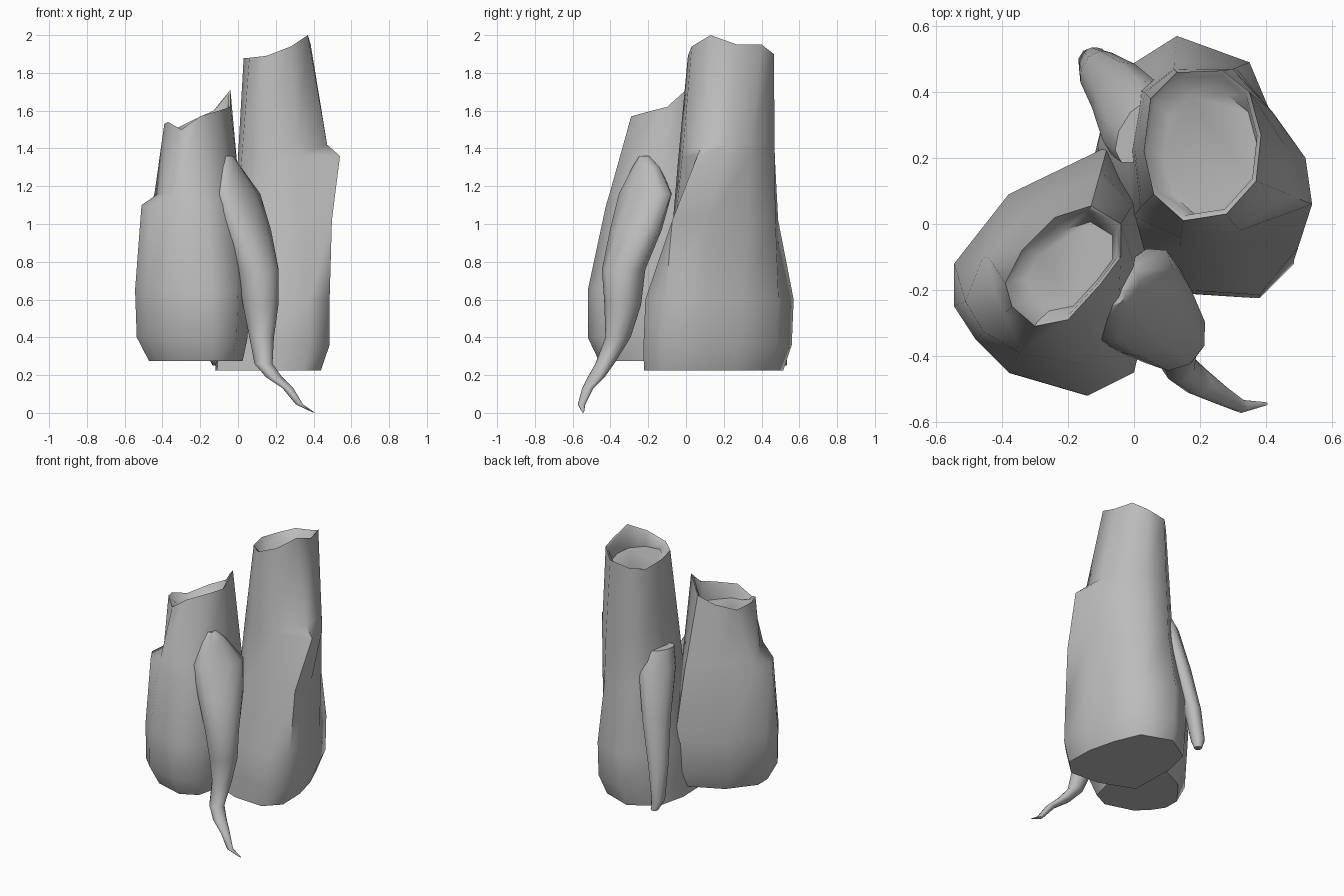
import bpy
import bmesh
import math
from mathutils import Vector

cube = bpy.data.objects.get("Cube")
if cube:
    bpy.data.objects.remove(cube, do_unlink=True)

# Single stone grey for everything
grey = bpy.data.materials.new("stone_grey")
grey.use_nodes = True
shade = (0.5, 0.5, 0.5, 1)
grey.diffuse_color = shade
grey.node_tree.nodes["Principled BSDF"].inputs["Base Color"].default_value = shade


def loft(name, rings, sharp_angle):
    """Skin a stack of equal-length rings and close both ends."""
    bm = bmesh.new()
    loops = [[bm.verts.new(point) for point in ring] for ring in rings]
    for lower, upper in zip(loops, loops[1:]):
        count = len(lower)
        for i in range(count):
            j = (i + 1) % count
            bm.faces.new((lower[i], lower[j], upper[j], upper[i]))
    bm.faces.new(reversed(loops[0]))
    bm.faces.new(loops[-1])
    bmesh.ops.recalc_face_normals(bm, faces=bm.faces)
    mesh = bpy.data.meshes.new(name)
    bm.to_mesh(mesh)
    bm.free()
    mesh.materials.append(grey)
    obj = bpy.data.objects.new(name, mesh)
    bpy.context.collection.objects.link(obj)
    bpy.ops.object.select_all(action='DESELECT')
    obj.select_set(True)
    bpy.context.view_layer.objects.active = obj
    bpy.ops.object.shade_smooth_by_angle(angle=math.radians(sharp_angle))


def flat_ring(outline, z):
    return [Vector((x, y, z)) for x, y in outline]


def scaled(ring, factor, z=None, shift=(0, 0)):
    """Scale a ring about its centre, optionally flattening it at height z."""
    centre = sum(ring, Vector()) / len(ring)
    result = []
    for point in ring:
        moved = centre + (point - centre) * factor + Vector((*shift, 0))
        moved.z = point.z if z is None else z
        result.append(moved)
    return result


def blended(base, rim, z, amount, ledge=(), ledge_amount=0):
    """Mix two outlines at height z; the ledge side has its own mix."""
    result = []
    for i, (low, high) in enumerate(zip(base, rim)):
        point = low.lerp(high, ledge_amount if i in ledge else amount)
        point.z = z
        result.append(point)
    return result


def mouth(rim, floor, size, shift):
    """Rings for the lip and the recessed floor of a tube."""
    lip = scaled(rim, 0.93)
    for point in lip:
        point.z -= 0.015
    return [rim, lip, scaled(rim, size, floor, shift)]


# Short tube, with a ledge on its outer side
belly = flat_ring([(-.545, -.25), (-.48, -.35), (-.38, -.45), (-.14, -.52), (0, -.45),
                   (.06, -.2), (.02, .1), (-.08, .235), (-.38, .09), (-.545, -.12)], .65)
rim = [Vector(p) for p in [
    (-.39, -.18, 1.53), (-.37, -.25, 1.54), (-.3, -.31, 1.5), (-.2, -.29, 1.57),
    (-.1, -.18, 1.6), (-.04, -.1, 1.62), (-.04, 0, 1.71), (-.13, .055, 1.6),
    (-.24, .02, 1.55), (-.34, -.08, 1.5)]]
outer = (0, 1)
loft("short_tube", [
    scaled(belly, .82, .275, (.02, 0)), scaled(belly, .97, .4, (0, -.01)), belly,
    blended(belly, rim, 1.1, .42, outer, .22),
    blended(belly, rim, 1.16, .5, outer, .78),
    *mouth(rim, 1.48, .74, (.02, 0))], 56)

# Tall tube, with a buttress swelling on its outer side
belly = flat_ring([(-.1, -.1), (.15, -.2), (.38, -.215), (.485, -.11), (.48, .1),
                   (.43, .3), (.35, .49), (.13, .57), (-.06, .45), (-.11, .24)], .6)
rim = [Vector(p) for p in [
    (.06, .09, 1.88), (.15, .01, 1.89), (.28, .03, 1.94), (.37, .13, 2),
    (.385, .27, 1.95), (.35, .4, 1.95), (.27, .465, 1.9), (.13, .46, 1.88),
    (.05, .38, 1.86), (.03, .22, 1.88)]]
swell = flat_ring([(.02, .05), (.14, -.04), (.32, -.02), (.54, .06), (.52, .2),
                   (.42, .34), (.3, .47), (.12, .47), (.03, .4), (0, .22)], 1.36)
loft("tall_tube", [
    scaled(belly, .94, .225, (-.03, -.03)), scaled(belly, 1, .36, (0, -.01)), belly,
    blended(belly, swell, 1.02, .82, (3, 4), .22),
    swell,
    blended(swell, rim, 1.42, .12, (3, 4), .4),
    *mouth(rim, 1.83, .8, (.025, -.03))], 56)


def tendril(name, angle, path, sides=10):
    """Tapering root from (x, y, z, half length, half width) stations."""
    rings = []
    for x, y, z, length, width in path:
        along = Vector((math.cos(angle), math.sin(angle), 0)) * length
        across = Vector((-math.sin(angle), math.cos(angle), 0)) * width
        steps = [math.tau * i / sides for i in range(sides)]
        rings.append([Vector((x, y, z)) + along * math.cos(a) + across * math.sin(a)
                      for a in steps])
    loft(name, rings, 60)


# Long root curling forward to the ground
tendril("front_tendril", math.radians(53), [
    (.4, -.545, .003, .005, .005), (.325, -.553, .045, .02, .02),
    (.265, -.52, .13, .03, .03), (.19, -.475, .19, .045, .045),
    (.135, -.43, .26, .05, .05), (.125, -.36, .4, .065, .07),
    (.12, -.335, .57, .095, .1), (.105, -.33, .76, .115, .115),
    (.05, -.265, .97, .155, .105), (-.005, -.215, 1.16, .17, .085),
    (-.05, -.21, 1.3, .085, .055), (-.05, -.22, 1.36, .03, .02)])

# Small root hanging behind
tendril("back_tendril", math.radians(58), [
    (-.11, .51, .25, .025, .025), (-.125, .49, .32, .045, .045),
    (-.105, .46, .55, .07, .055), (-.05, .4, .85, .1, .07),
    (0, .32, 1.15, .13, .08), (.02, .28, 1.28, .11, .06)])
